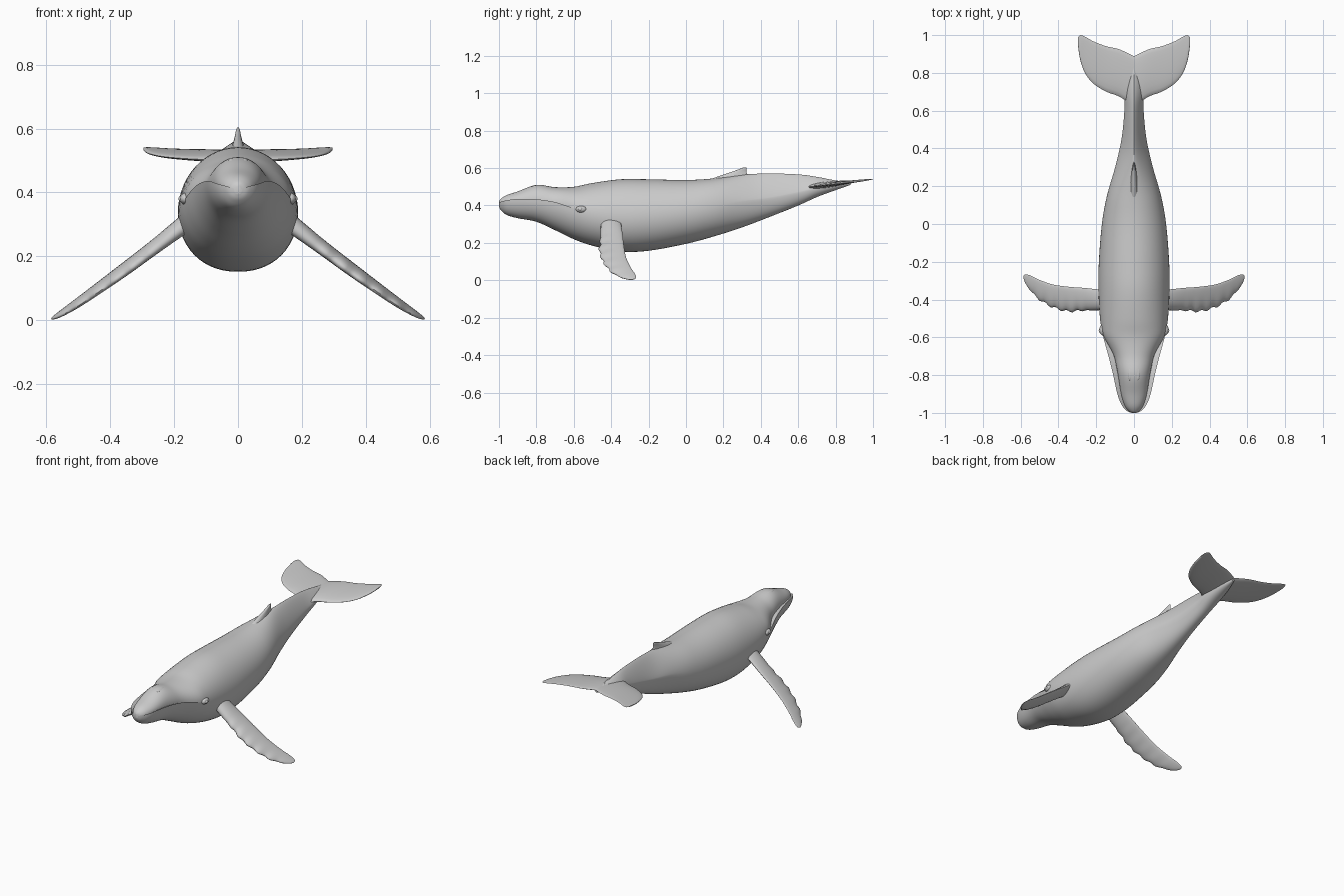
import bpy, bmesh, math
from mathutils import Vector

cube = bpy.data.objects.get("Cube")
if cube:
    bpy.data.objects.remove(cube)

grey = bpy.data.materials.new("whale grey")
grey.use_nodes = True
grey.diffuse_color = (0.6, 0.6, 0.6, 1)
grey.node_tree.nodes["Principled BSDF"].inputs["Base Color"].default_value = (0.6, 0.6, 0.6, 1)


def spline(rows, steps):
    """Catmull-Rom through rows of equal length."""
    out = []
    for i in range(len(rows) - 1):
        p0, p1 = rows[max(i - 1, 0)], rows[i]
        p2, p3 = rows[i + 1], rows[min(i + 2, len(rows) - 1)]
        for s in range(steps):
            t = s / steps
            out.append([b + 0.5 * t * (c - a + t * (2 * a - 5 * b + 4 * c - d + t * (3 * (b - c) + d - a)))
                        for a, b, c, d in zip(p0, p1, p2, p3)])
    out.append(list(rows[-1]))
    return out


def ramp(v, lo, hi):
    t = min(max((v - lo) / (hi - lo), 0), 1)
    return t * t * (3 - 2 * t)


def finish(bm, name, mirror=False):
    bmesh.ops.remove_doubles(bm, verts=bm.verts, dist=0.0002)
    bmesh.ops.recalc_face_normals(bm, faces=bm.faces)
    mesh = bpy.data.meshes.new(name)
    bm.to_mesh(mesh)
    bm.free()
    mesh.materials.append(grey)
    ob = bpy.data.objects.new(name, mesh)
    bpy.context.collection.objects.link(ob)
    bpy.ops.object.select_all(action="DESELECT")
    ob.select_set(True)
    bpy.context.view_layer.objects.active = ob
    bpy.ops.object.shade_smooth_by_angle(angle=math.radians(55))
    if mirror:
        ob.modifiers.new("Mirror", "MIRROR")
    return ob


def loft(name, rings, cap_start=True, mirror=False):
    bm = bmesh.new()
    loops = [[bm.verts.new(p) for p in ring] for ring in rings]
    n = len(loops[0])
    for a, b in zip(loops, loops[1:]):
        for i in range(n):
            j = (i + 1) % n
            bm.faces.new((a[i], a[j], b[j], b[i]))
    if cap_start:
        bm.faces.new(loops[0])
    bm.faces.new(loops[-1])
    return finish(bm, name, mirror)


def blade(name, sections, normal, mirror=False, n=20):
    """Loft lens sections given as (lead xyz, trail xyz, half thickness)."""
    normal = Vector(normal).normalized()
    rings = []
    for s in sections:
        lead, trail, half = Vector(s[:3]), Vector(s[3:6]), s[6]
        ring = []
        for i in range(n):
            a = 2 * math.pi * i / n
            along = (1 - math.cos(a)) / 2
            ring.append(lead.lerp(trail, along) + normal * half * math.sin(a) * (1.25 - 0.6 * along))
        rings.append(ring)
    return loft(name, rings, False, mirror)


# Body stations: y, half width, belly z, lip or side line z, back z
stations = [
    (-1.0, .012, .395, .412, .422), (-.99, .037, .375, .42, .436), (-.96, .064, .35, .427, .455),
    (-.9, .088, .332, .435, .475), (-.8, .11, .313, .433, .51), (-.7, .135, .268, .418, .498),
    (-.6, .162, .22, .385, .5), (-.5, .18, .185, .352, .52), (-.35, .188, .154, .335, .54),
    (-.2, .186, .158, .34, .54), (0, .17, .195, .36, .536), (.15, .143, .235, .385, .545),
    (.3, .1, .283, .42, .565), (.45, .066, .34, .44, .571), (.6, .051, .4, .47, .566),
    (.7, .05, .445, .495, .553), (.8, .034, .482, .51, .534), (.88, .008, .51, .518, .526)]


def body_ring(row, n=14):
    y, w, zb, zl, zt = row
    mouth = 1 - ramp(y, -.72, -.57)
    upper_w = w * (1 - .23 * mouth)
    ridge = 2 - .75 * ramp(y, .1, .4)
    half = []
    for i in range(n + 1):                      # belly up to the lip
        a = math.pi / 2 * (1 - i / n)
        half.append((w * math.cos(a) ** .9, zl - (zl - zb) * math.sin(a)))
    base = zl - .012 * mouth
    for i in range(n + 1):                      # inside of the lip up to the back
        a = math.pi / 2 * i / n
        half.append((upper_w * max(math.cos(a), 0) ** (2 / ridge),
                     base + (zt - base) * math.sin(a) ** (2 / ridge)))
    left = [Vector((x, y, z)) for x, z in half]
    return left + [Vector((-p.x, y, p.z)) for p in reversed(left[1:-1])]


loft("body", [body_ring(r) for r in spline(stations, 5)])

# Flippers: x, lead y, lead z, trail y, trail z, half thickness
rows = [(.14, -.455, .315, -.35, .33, .03), (.2, -.457, .268, -.345, .29, .025),
        (.27, -.458, .212, -.338, .24, .02), (.35, -.462, .15, -.332, .182, .017),
        (.43, -.44, .093, -.32, .122, .014), (.5, -.4, .045, -.296, .07, .011),
        (.55, -.35, .016, -.272, .033, .008), (.575, -.312, .005, -.267, .014, .005),
        (.584, -.288, .003, -.274, .007, .002)]
flipper = []
for x, ly, lz, ty, tz, half in spline(rows, 7):
    knob = .006 * math.sin(x * 110) * ramp(x, .22, .3) * (1 - ramp(x, .5, .57))
    flipper.append((x, ly + knob, lz, x, ty, tz, half))
blade("flipper", flipper, (.6, 0, .8), True)

# Tail flukes: x, lead y, trail y, half thickness
rows = [(0, .64, .888, .016), (.04, .652, .908, .016), (.085, .678, .927, .014),
        (.15, .702, .942, .011), (.217, .745, .968, .009), (.26, .8, .992, .007),
        (.285, .87, 1.0, .006), (.296, .94, .985, .003)]
fluke = [(x, a, .5 + .12 * (a - .66), x, b, .5 + .12 * (b - .66), h) for x, a, b, h in spline(rows, 5)]
blade("tail_fluke", fluke, (0, 0, 1), True)

# Dorsal fin: z, lead y, trail y, half thickness
rows = [(.52, .08, .36, .03), (.555, .17, .335, .016), (.58, .245, .323, .009),
        (.596, .288, .324, .006), (.604, .308, .322, .002)]
blade("dorsal_fin", [(0, a, z, 0, b, z, h) for z, a, b, h in spline(rows, 4)], (1, 0, 0))


def bump(name, place, size):
    bm = bmesh.new()
    bmesh.ops.create_uvsphere(bm, u_segments=16, v_segments=10, radius=1)
    for v in bm.verts:
        v.co = Vector(place) + Vector(c * s for c, s in zip(v.co, size))
    finish(bm, name, True)


# Eyelids with eyeballs, and blowhole ridges
bump("eyelid", (.165, -.56, .38), (.018, .03, .018))
bump("eyeball", (.176, -.565, .38), (.011, .012, .01))
bump("blowhole_ridge", (.02, -.79, .498), (.014, .04, .01))
